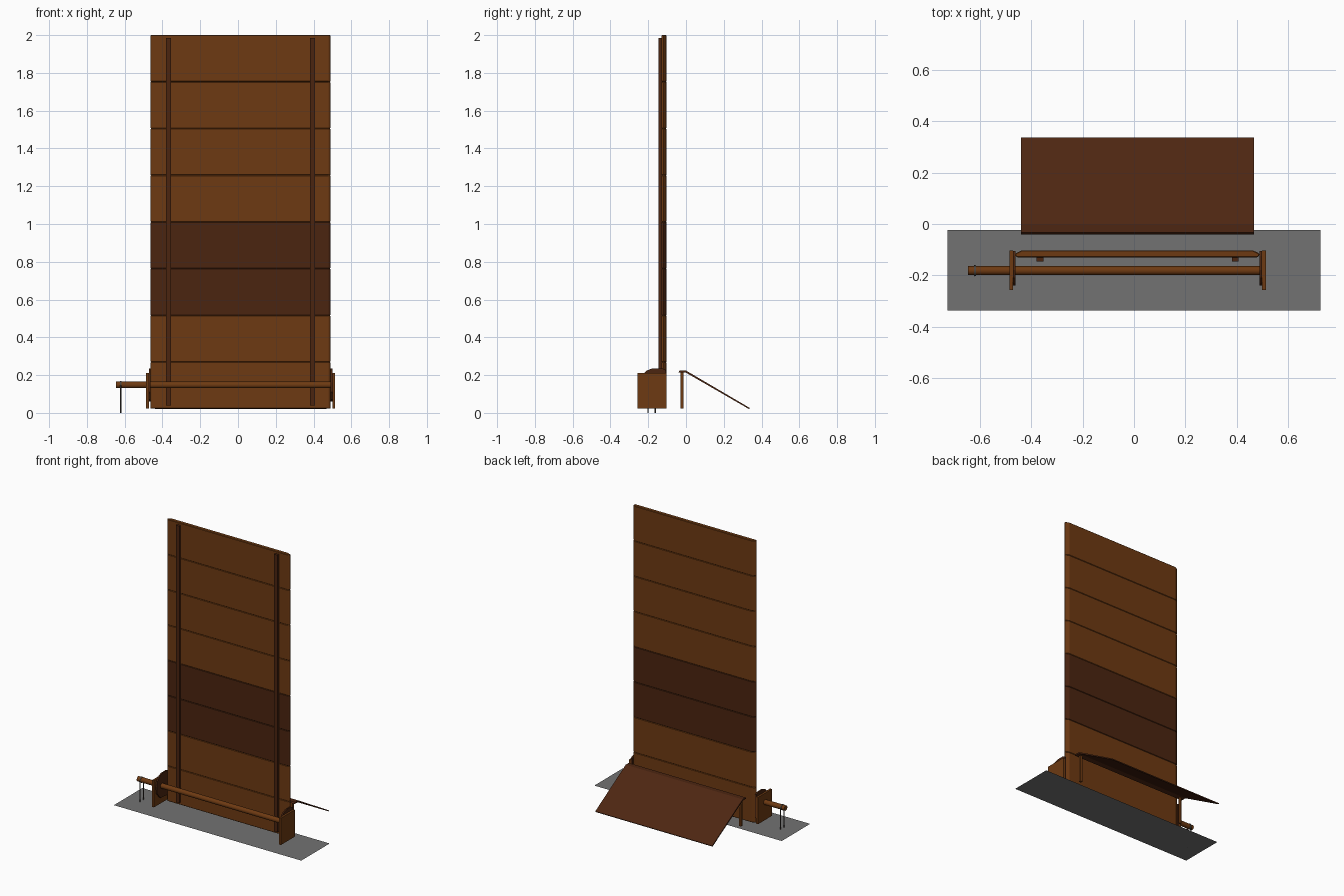
import bpy, bmesh, math
from mathutils import Vector

old = bpy.data.objects.get("Cube")
if old:
    bpy.data.objects.remove(old)


def material(name, rgb):
    m = bpy.data.materials.new(name)
    m.use_nodes = True
    m.diffuse_color = (*rgb, 1)
    shader = m.node_tree.nodes["Principled BSDF"]
    shader.inputs["Base Color"].default_value = (*rgb, 1)
    shader.inputs["Roughness"].default_value = 0.8
    return m


WOOD = material("warm wood", (0.155, 0.042, 0.006))
DARK = material("dark wood", (0.07, 0.018, 0.005))
LID = material("red brown wood", (0.075, 0.019, 0.006))
GREY = material("ground grey", (0.17, 0.17, 0.17))
ROPE = material("rope grey", (0.07, 0.06, 0.05))


def prism(name, outline, axis, lo, hi, mat, bevel=0):
    """Extrude a 2D outline along x (outline is y, z) or z (outline is x, y)."""
    bm = bmesh.new()
    place = (lambda a, b: (lo, a, b)) if axis == "x" else (lambda a, b: (a, b, lo))
    face = bm.faces.new([bm.verts.new(place(a, b)) for a, b in outline])
    moved = bmesh.ops.extrude_face_region(bm, geom=[face])["geom"]
    step = Vector((hi - lo, 0, 0)) if axis == "x" else Vector((0, 0, hi - lo))
    bmesh.ops.translate(bm, vec=step, verts=[g for g in moved if isinstance(g, bmesh.types.BMVert)])
    bmesh.ops.recalc_face_normals(bm, faces=bm.faces)
    mesh = bpy.data.meshes.new(name)
    bm.to_mesh(mesh)
    bm.free()
    mesh.materials.append(mat)
    ob = bpy.data.objects.new(name, mesh)
    bpy.context.collection.objects.link(ob)
    if bevel:
        mod = ob.modifiers.new("worn edges", "BEVEL")
        mod.width = bevel
        mod.segments = 1
    return ob


def box(name, x0, x1, y0, y1, z0, z1, mat, bevel=0):
    return prism(name, [(x0, y0), (x1, y0), (x1, y1), (x0, y1)], "z", z0, z1, mat, bevel)


def rod(name, start, end, radius, mat, sides=16):
    a, b = Vector(start), Vector(end)
    bpy.ops.mesh.primitive_cylinder_add(vertices=sides, radius=radius, depth=(b - a).length,
                                        location=(a + b) / 2)
    ob = bpy.context.object
    ob.name = name
    ob.rotation_euler = (b - a).to_track_quat("Z", "Y").to_euler()
    ob.data.materials.append(mat)
    bpy.ops.object.shade_smooth_by_angle(angle=math.radians(40))
    return ob


# Ground sheet
bpy.ops.mesh.primitive_plane_add(size=1, location=(0, -0.18, 0))
ground = bpy.context.object
ground.name = "ground_sheet"
ground.scale = (1.455, 0.315, 1)
ground.data.materials.append(GREY)

# Tall board of stacked planks with chamfered ends
X0, X1, Y0, Y1 = -0.463, 0.489, -0.13, -0.103
plank_outline = [(X0 + 0.006, Y0), (X1 - 0.006, Y0), (X1, Y0 + 0.008), (X1, Y1 - 0.012),
                 (X1 - 0.025, Y1), (X0 + 0.025, Y1), (X0, Y1 - 0.012), (X0, Y0 + 0.008)]
BOTTOM, COUNT = 0.022, 8
height = (2 - BOTTOM) / COUNT
for i in range(COUNT):
    z = BOTTOM + i * height
    prism(f"plank_{i + 1}", plank_outline, "z", z, z + height,
          DARK if i in (2, 3) else WOOD, 0.003)

# Battens on the front of the board
for side, x in (("right", -0.367), ("left", 0.395)):
    box(f"{side}_batten", x - 0.0135, x + 0.0135, -0.146, -0.128, 0.04, 1.985, DARK)

# Axle brackets: outer plate plus rounded inner cheek
cheek = [(-0.105, 0.06), (-0.105, 0.225), (-0.125, 0.235), (-0.18, 0.235), (-0.208, 0.224),
         (-0.23, 0.2), (-0.24, 0.16), (-0.235, 0.11), (-0.2, 0.07)]
for side, outer, inner in (("right", -0.486, -0.472), ("left", 0.514, 0.5)):
    box(f"{side}_bracket", min(outer, inner), max(outer, inner), -0.258, -0.104, 0.022, 0.21, WOOD)
    toward = 0.01 if outer < 0 else -0.01
    prism(f"{side}_cheek", cheek, "x", inner, inner + toward, DARK)

# Winding axle with a rope loop near its free end
AY, AZ = -0.182, 0.148
rod("axle", (-0.647, AY, AZ), (0.5, AY, AZ), 0.0175, WOOD)
rod("rope_loop", (-0.625, AY, AZ), (-0.617, AY, AZ), 0.02, ROPE)
for name, dy in (("front", -0.019), ("back", 0.019)):
    rod(f"{name}_rope", (-0.621, AY + dy, 0), (-0.621, AY + dy, AZ), 0.003, ROPE, 8)

# Sloping lid behind the board, with a flat lip
lid = [(-0.04, 0.214), (-0.034, 0.224), (0, 0.224), (0.338, 0.026),
       (0.334, 0.02), (-0.002, 0.214)]
prism("sloping_lid", lid, "x", -0.44, 0.468, LID)

# Legs holding up the lid
for side, x in (("right", -0.41), ("left", 0.435)):
    box(f"{side}_lid_leg", x - 0.008, x + 0.008, -0.03, -0.014, 0.022, 0.216, WOOD)
